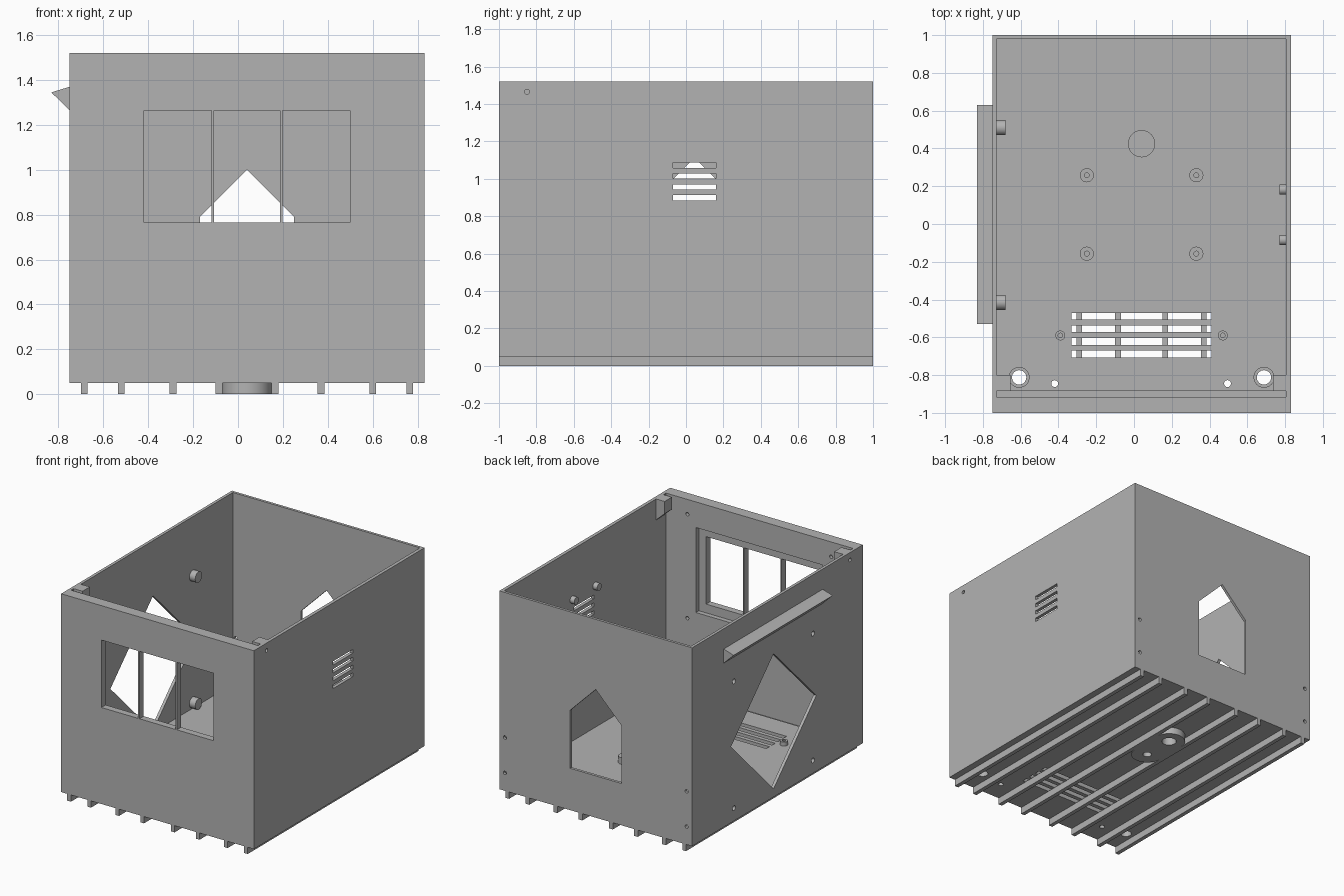
import bpy, bmesh
from math import sin, cos, pi

cube = bpy.data.objects.get("Cube")
if cube:
    bpy.data.objects.remove(cube, do_unlink=True)

grey = bpy.data.materials.new("plain grey")
grey.use_nodes = True
colour = (0.45, 0.45, 0.45, 1)
grey.diffuse_color = colour
grey.node_tree.nodes["Principled BSDF"].inputs["Base Color"].default_value = colour

MID = 0.04                 # centre line of the box
LEFT, RIGHT = -0.75, 0.83  # outer sides
FLOOR, RIM = 0.10, 1.52


def prism(name, points, axis, a, b):
    """Extrude a 2D outline along an axis from a to b."""
    place = {"x": lambda u, v, t: (t, u, v),
             "y": lambda u, v, t: (u, t, v),
             "z": lambda u, v, t: (u, v, t)}[axis]
    bm = bmesh.new()
    low = [bm.verts.new(place(u, v, a)) for u, v in points]
    high = [bm.verts.new(place(u, v, b)) for u, v in points]
    bm.faces.new(low)
    bm.faces.new(high)
    for i in range(len(points)):
        j = (i + 1) % len(points)
        bm.faces.new((low[i], low[j], high[j], high[i]))
    bmesh.ops.recalc_face_normals(bm, faces=bm.faces)
    mesh = bpy.data.meshes.new(name)
    bm.to_mesh(mesh)
    bm.free()
    mesh.materials.append(grey)
    ob = bpy.data.objects.new(name, mesh)
    bpy.context.collection.objects.link(ob)
    return ob


def box(name, x, y, z):
    outline = [(x[0], y[0]), (x[1], y[0]), (x[1], y[1]), (x[0], y[1])]
    return prism(name, outline, "z", *z)


def cylinder(name, u, v, r, axis, a, b, n=32):
    ring = [(u + r * cos(2 * pi * i / n), v + r * sin(2 * pi * i / n)) for i in range(n)]
    return prism(name, ring, axis, a, b)


def cut(target, *cutters):
    """Subtract cutters from the target and discard them."""
    bpy.context.view_layer.objects.active = target
    for c in cutters:
        mod = target.modifiers.new("cut", "BOOLEAN")
        mod.operation = "DIFFERENCE"
        mod.solver = "EXACT"
        mod.object = c
        bpy.ops.object.modifier_apply(modifier=mod.name)
        bpy.data.objects.remove(c, do_unlink=True)


def hole(target, u, v, r, axis, a, b):
    cut(target, cylinder("cutter", u, v, r, axis, a, b))


# Open box with a thick front wall and a shallow panel groove in the floor
shell = box("shell", (LEFT, RIGHT), (-1, 1), (0.05, RIM))
cut(shell,
    box("cutter", (-0.728, 0.805), (-0.915, 0.98), (FLOOR, 2)),
    box("cutter", (-0.728, 0.805), (-0.915, -0.885), (0.085, 0.5)))

# Front window: inner recess and three panes
cut(shell, box("cutter", (-0.48, 0.56), (-0.95, -0.9), (0.70, 1.33)))
for x0, x1 in ((-0.42, -0.118), (-0.108, 0.188), (0.198, 0.50)):
    cut(shell, box("cutter", (x0, x1), (-1.1, -0.9), (0.765, 1.265)))
for s in (-1, 1):
    for z in (0.64, 1.41):
        hole(shell, MID + s * 0.59, z, 0.013, "y", -0.97, -0.9)

# Gabled opening in the back wall, with screw holes at the corners
gable = [(-0.17, 0.36), (0.25, 0.36), (0.25, 0.79), (MID, 1.0), (-0.17, 0.79)]
cut(shell, prism("cutter", gable, "y", 0.9, 1.1))
for s in (-1, 1):
    for z in (0.183, 0.445):
        hole(shell, MID + s * 0.745, z, 0.013, "y", 0.9, 1.1)

# Diamond opening in the right wall
diamond = [(0.045, 0.112), (0.545, 0.612), (0.045, 1.112), (-0.455, 0.612)]
cut(shell, prism("cutter", diamond, "x", -0.85, -0.65))

# Vent slits in the left wall and in the floor
for i in range(4):
    z = 0.885 + i * 0.058
    cut(shell, box("cutter", (0.75, 0.9), (-0.07, 0.16), (z, z + 0.028)))
    y = -0.707 + i * 0.067
    cut(shell, box("cutter", (-0.33, 0.41), (y, y + 0.036), (0, 0.3)))

# Hollow pegs around the diamond
for y in (0.51, -0.415):
    for z in (0.145, 1.085):
        peg = cylinder("right_wall_peg", y, z, 0.04, "x", -0.735, -0.68)
        hole(peg, y, z, 0.018, "x", -0.8, -0.695)
        hole(shell, y, z, 0.018, "x", -0.8, -0.7)

# Pegs above the wall vents
for y in (0.182, -0.085):
    cylinder("left_wall_peg", y, 1.15, 0.027, "x", 0.77, 0.81)

# Floor bosses: four standoffs, two vent screws, two open corner rings
bosses = [("standoff", x, y, 0.037, 0.013, 0.05)
          for x in (-0.25, 0.33) for y in (0.258, -0.157)]
bosses += [("vent_boss", x, -0.59, 0.026, 0.012, 0.03) for x in (-0.39, 0.47)]
bosses += [("corner_ring", x, -0.812, 0.055, 0.038, 0.03) for x in (-0.608, 0.688)]
for name, x, y, r, inner, height in bosses:
    boss = cylinder(name, x, y, r, "z", FLOOR - 0.005, FLOOR + height)
    bottom = 0 if name == "corner_ring" else 0.097
    hole(boss, x, y, inner, "z", 0, 0.3)
    hole(shell, x, y, inner, "z", bottom, 0.3)
for x in (-0.42, 0.495):
    hole(shell, x, -0.845, 0.018, "z", 0, 0.3)
cylinder("floor_cap", MID, 0.425, 0.072, "z", FLOOR - 0.005, FLOOR + 0.02)

# Corner blocks behind the front wall, with cross holes
for s in (-1, 1):
    wall, tip = MID + s * 0.77, MID + s * 0.695
    profile = [(wall, RIM), (tip, RIM), (tip, 1.43), (wall, 1.36)]
    block = prism("corner_block", profile, "y", -0.885, -0.80)
    ends = sorted((MID + s * 0.9, MID + s * 0.72))
    hole(block, -0.85, 1.465, 0.013, "x", *ends)
    hole(shell, -0.85, 1.465, 0.013, "x", *ends)

# Wedge ledge along the right wall
prism("side_ledge", [(-0.745, 1.37), (-0.75, 1.37), (-0.832, 1.345),
                     (-0.75, 1.265), (-0.745, 1.265)], "y", -0.53, 0.63)

# Slats under the floor
for x in (-0.685, -0.52, -0.29, -0.085, 0.165, 0.37, 0.60, 0.765):
    box("floor_slat", (x - 0.015, x + 0.015), (-1, 1), (0, 0.052))

# Rounded mount under the floor with two sockets
outline = [(MID + 0.11 * cos(pi * i / 24), 0.425 + 0.11 * sin(pi * i / 24)) for i in range(25)]
outline += [(MID - 0.11 * cos(pi * i / 24), 0.19 - 0.11 * sin(pi * i / 24)) for i in range(25)]
mount = prism("underside_mount", outline, "z", 0, 0.052)
for y, r in ((0.425, 0.05), (0.19, 0.03)):
    hole(mount, MID, y, r, "z", -0.1, 0.2)
    hole(shell, MID, y, r, "z", -0.1, 0.085)

# Smooth the round parts, keep the corners crisp
bpy.ops.object.select_all(action="DESELECT")
for ob in bpy.context.collection.objects:
    if ob.type == "MESH":
        ob.select_set(True)
bpy.context.view_layer.objects.active = shell
bpy.ops.object.shade_smooth_by_angle(angle=pi / 6)
